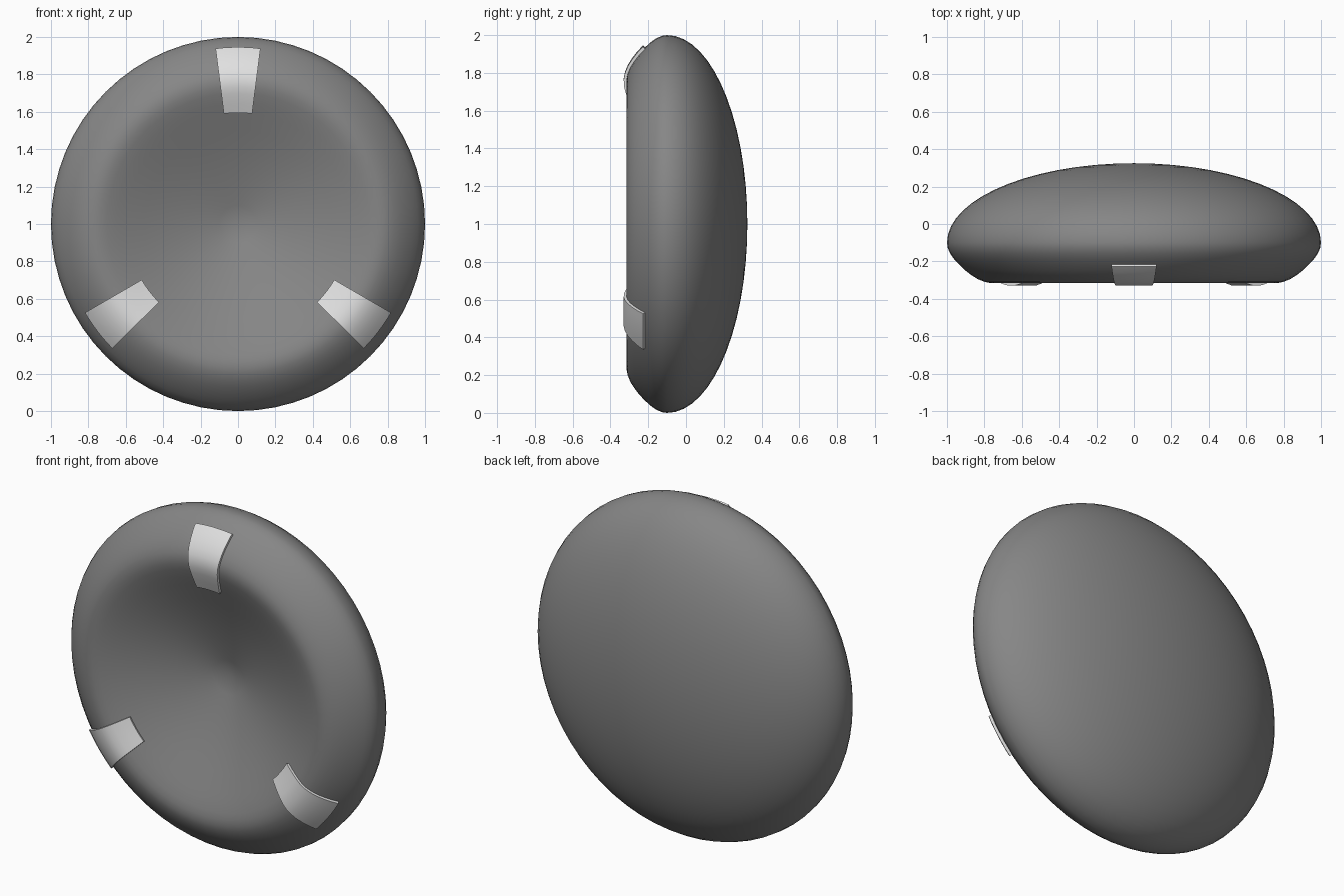
import bpy, bmesh, math
from mathutils import Vector

old = bpy.data.objects.get("Cube")
if old:
    bpy.data.objects.remove(old, do_unlink=True)


def material(name, value):
    m = bpy.data.materials.new(name)
    m.use_nodes = True
    col = (value, value, value, 1)
    m.diffuse_color = col
    m.node_tree.nodes["Principled BSDF"].inputs["Base Color"].default_value = col
    return m


dark_grey = material("dark grey", 0.24)
light_grey = material("light grey", 0.75)

SIDE_Y, BACK_Y = -0.10, 0.325

# Half profiles as (radius, y): domed back, rounded rim, shallow dish
back = [(math.sin(math.radians(t)),
         SIDE_Y + (BACK_Y - SIDE_Y) * math.cos(math.radians(t)))
        for t in range(0, 90, 6)]
rim = [(1, -0.10), (0.996, -0.128), (0.983, -0.158), (0.962, -0.188),
       (0.935, -0.217), (0.905, -0.246), (0.87, -0.273), (0.835, -0.295),
       (0.80, -0.309), (0.77, -0.315), (0.735, -0.313), (0.70, -0.304),
       (0.65, -0.286), (0.60, -0.266)]
dish = [(0.5, -0.224), (0.4, -0.184), (0.3, -0.148),
        (0.2, -0.116), (0.1, -0.088), (0, -0.064)]


def offset(first, last, dist):
    """Rim points first..last moved outwards along the profile's normal."""
    moved = []
    for i in range(first, last + 1):
        before = Vector(rim[i - 1])
        after = Vector(rim[min(i + 1, len(rim) - 1)])
        along = (after - before).normalized()
        moved.append(Vector(rim[i]) + dist * Vector((-along.y, along.x)))
    return moved


def place(radius, y, angle):
    """Turn a profile point about the disc's axis, measured from straight up."""
    return (radius * math.sin(angle), y, 1 + radius * math.cos(angle))


def finish(bm, name, mat, sharp):
    bmesh.ops.remove_doubles(bm, verts=bm.verts, dist=1e-5)
    bmesh.ops.recalc_face_normals(bm, faces=bm.faces)
    me = bpy.data.meshes.new(name)
    bm.to_mesh(me)
    bm.free()
    me.materials.append(mat)
    ob = bpy.data.objects.new(name, me)
    bpy.context.collection.objects.link(ob)
    bpy.ops.object.select_all(action='DESELECT')
    ob.select_set(True)
    bpy.context.view_layer.objects.active = ob
    bpy.ops.object.shade_smooth_by_angle(angle=math.radians(sharp))


def sweep(bm, profile, angles, closed):
    """Sweep a profile through angles; a closed profile gives a capped solid."""
    rows = [[bm.verts.new(place(r, y, a)) for r, y in profile] for a in angles]
    n = len(profile)
    for r0, r1 in zip(rows, rows[1:]):
        for i in range(n if closed else n - 1):
            j = (i + 1) % n
            bm.faces.new((r0[i], r0[j], r1[j], r1[i]))
    if closed:
        bm.faces.new(rows[0])
        bm.faces.new(rows[-1])


# Body: one full turn of the whole profile
bm = bmesh.new()
sweep(bm, back + rim + dish, [math.tau * i / 64 for i in range(65)], False)
bmesh.ops.dissolve_degenerate(bm, dist=1e-5, edges=bm.edges)
finish(bm, "body", dark_grey, 60)

# Three thin curved pads wrapped over the rim
first, last = 4, len(rim) - 1
outer = offset(first, last, -0.01)
inner = offset(first, last, 0.015)
pad_profile = outer + inner[::-1]
half = math.radians(7.3)
for name, turn in (("top_pad", 0), ("left_pad", 127.4), ("right_pad", -127.4)):
    mid = math.radians(turn)
    bm = bmesh.new()
    sweep(bm, pad_profile, [mid + half * k / 3 for k in range(-3, 4)], True)
    finish(bm, name, light_grey, 40)
